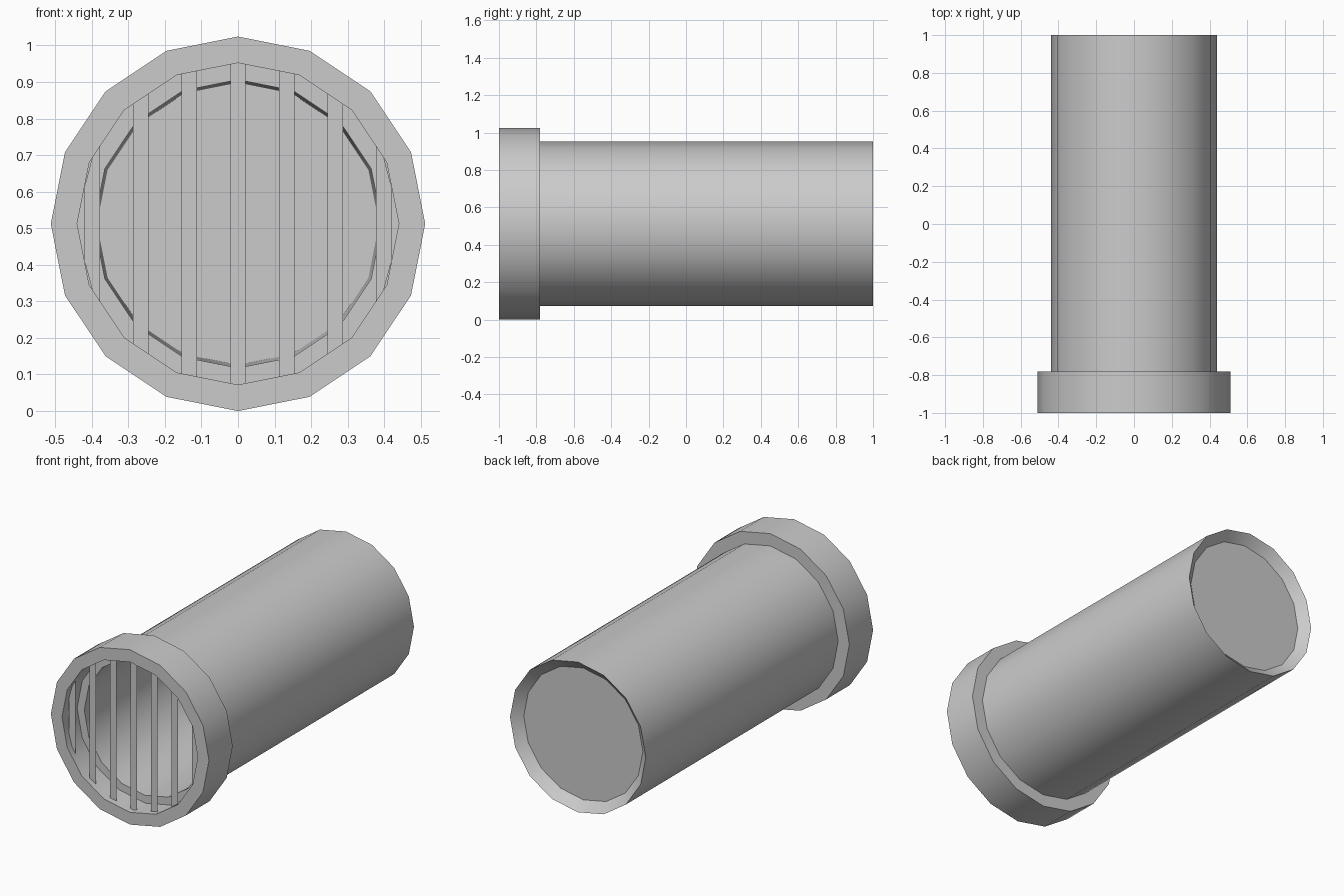
import bpy, math

if "Cube" in bpy.data.objects:
    bpy.data.objects.remove(bpy.data.objects["Cube"])

SIDES = 16
CZ = 0.512


def make_object(name, verts, faces):
    mesh = bpy.data.meshes.new(name)
    mesh.from_pydata(verts, [], faces)
    mesh.update()
    obj = bpy.data.objects.new(name, mesh)
    bpy.context.collection.objects.link(obj)
    return obj


def lathe(name, profile, closed):
    """Spin (radius, y) points around the y axis at height CZ."""
    verts, faces = [], []
    for r, y in profile:
        for i in range(SIDES):
            a = 2 * math.pi * i / SIDES
            verts.append((r * math.sin(a), y, CZ + r * math.cos(a)))
    n = len(profile)
    for k in range(n if closed else n - 1):
        p, q = k * SIDES, (k + 1) % n * SIDES
        for i in range(SIDES):
            j = (i + 1) % SIDES
            faces.append((p + i, p + j, q + j, q + i))
    return make_object(name, verts, faces)


def half_height(x, r):
    """Half height of the 16-sided polygon of radius r at offset x."""
    step = 2 * math.pi / SIDES
    pts = [(r * math.sin(k * step), r * math.cos(k * step)) for k in range(SIDES // 4 + 1)]
    for (x0, z0), (x1, z1) in zip(pts, pts[1:]):
        if x0 <= abs(x) <= x1:
            return z0 + (z1 - z0) * (abs(x) - x0) / (x1 - x0)
    return 0.0


# Hollow tube with front collar, inner step and bevelled rear rim
tube = lathe("tube", [(0.512, -1), (0.512, -0.78), (0.44, -0.78), (0.44, 1),
                      (0.386, 0.95), (0.394, -0.86), (0.44, -0.86), (0.44, -1)], True)

# Disc closing the rear end
disc = lathe("rear_disc", [(0.386, 0.95)], False)
disc.data.clear_geometry()
disc.data.from_pydata([(0.386 * math.sin(2 * math.pi * i / SIDES), 0.95,
                        CZ + 0.386 * math.cos(2 * math.pi * i / SIDES)) for i in range(SIDES)],
                      [], [tuple(range(SIDES))])

# Flat vertical grille bars trimmed to the collar opening
for b in range(-3, 4):
    xs = [b * 0.133 + d for d in (-0.021, 0, 0.021)]
    top = [(x, -0.965, CZ + half_height(x, 0.44)) for x in xs]
    bottom = [(x, -0.965, CZ - half_height(x, 0.44)) for x in xs]
    make_object(f"grille_bar_{b + 4}", bottom + top, [(0, 1, 4, 3), (1, 2, 5, 4)])

# Smooth round walls, crisp rims
bpy.ops.object.select_all(action='DESELECT')
tube.select_set(True)
bpy.context.view_layer.objects.active = tube
bpy.ops.object.mode_set(mode='EDIT')
bpy.ops.mesh.select_all(action='SELECT')
bpy.ops.mesh.normals_make_consistent(inside=False)
bpy.ops.object.mode_set(mode='OBJECT')
bpy.ops.object.shade_smooth_by_angle(angle=math.radians(30))
